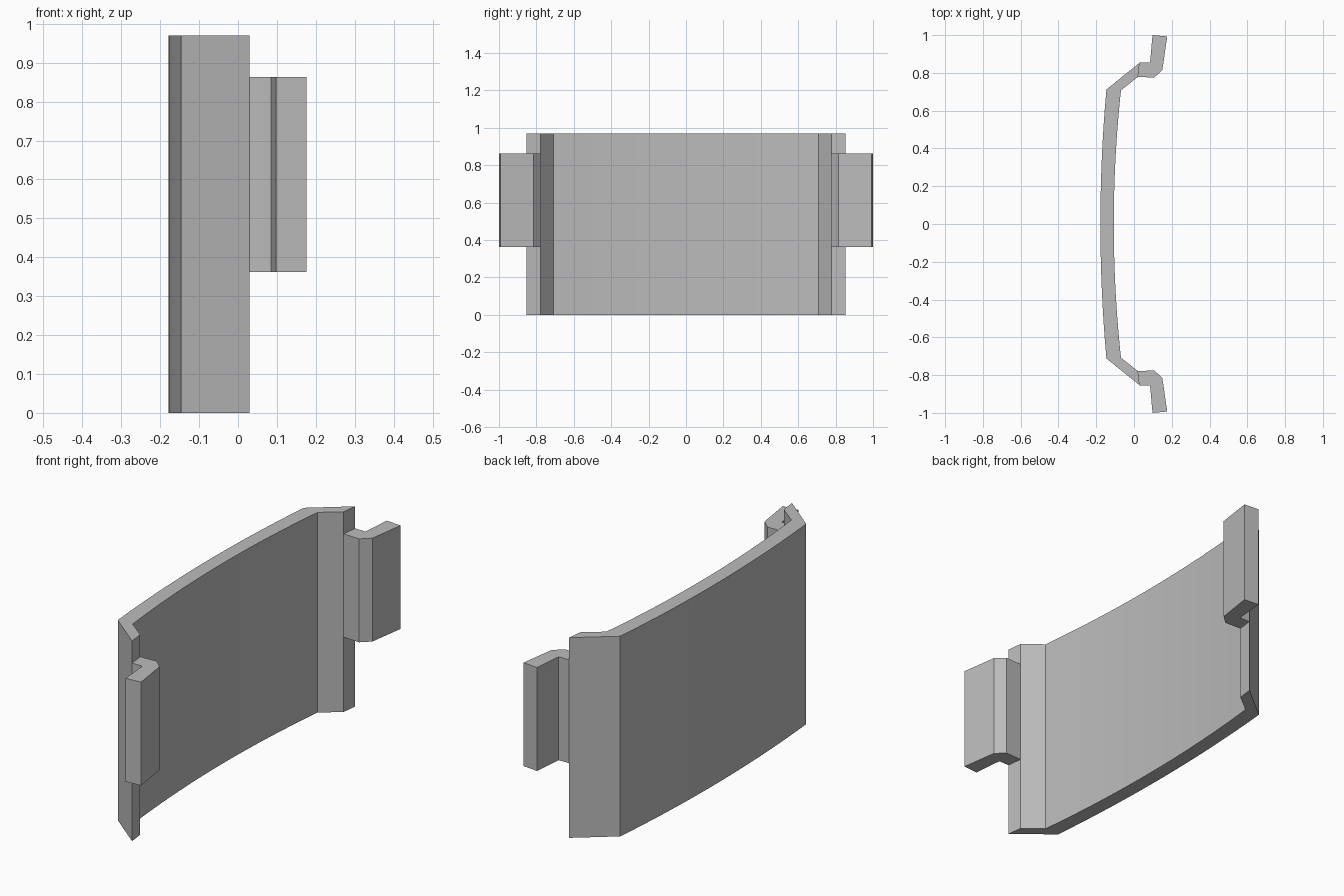
import bpy
import bmesh
import math

cube = bpy.data.objects.get("Cube")
if cube:
    bpy.data.objects.remove(cube, do_unlink=True)

grey = bpy.data.materials.new("plain grey")
grey.use_nodes = True
colour = (0.5, 0.5, 0.5, 1)
grey.diffuse_color = colour
grey.node_tree.nodes["Principled BSDF"].inputs["Base Color"].default_value = colour


def extrude_profile(name, points, bottom, top):
    """Closed solid from an (x, y) outline raised from bottom to top."""
    bm = bmesh.new()
    face = bm.faces.new([bm.verts.new((x, y, bottom)) for x, y in points])
    raised = bmesh.ops.extrude_face_region(bm, geom=[face], use_keep_orig=True)
    verts = [g for g in raised["geom"] if isinstance(g, bmesh.types.BMVert)]
    bmesh.ops.translate(bm, verts=verts, vec=(0, 0, top - bottom))
    bmesh.ops.recalc_face_normals(bm, faces=bm.faces)
    mesh = bpy.data.meshes.new(name)
    bm.to_mesh(mesh)
    bm.free()
    mesh.materials.append(grey)
    obj = bpy.data.objects.new(name, mesh)
    bpy.context.collection.objects.link(obj)
    bpy.ops.object.select_all(action="DESELECT")
    obj.select_set(True)
    bpy.context.view_layer.objects.active = obj
    bpy.ops.object.shade_smooth_by_angle(angle=math.radians(15))
    return obj


def bow(x_mid, x_end, y_end, steps=28):
    """Shallow arc from -y_end to +y_end, bulging towards -x."""
    rows = [2 * i / steps - 1 for i in range(steps + 1)]
    return [(x_mid + (x_end - x_mid) * t * t, y_end * t) for t in rows]


# Bowed panel with both side edges bent back
outer = [(0.03, -0.854)] + bow(-0.178, -0.146, 0.712) + [(0.03, 0.854)]
inner = [(0.021, -0.779)] + bow(-0.107, -0.069, 0.708) + [(0.021, 0.779)]
extrude_profile("curved_panel", outer + inner[::-1], 0, 0.97)

# Cranked clip on each side edge
clip = [(0.021, 0.779), (0.107, 0.775), (0.15, 0.815), (0.176, 0.993),
        (0.098, 1.0), (0.085, 0.854), (0.03, 0.854)]
for side, name in ((1, "back_clip"), (-1, "front_clip")):
    extrude_profile(name, [(x, side * y) for x, y in clip], 0.362, 0.863)
